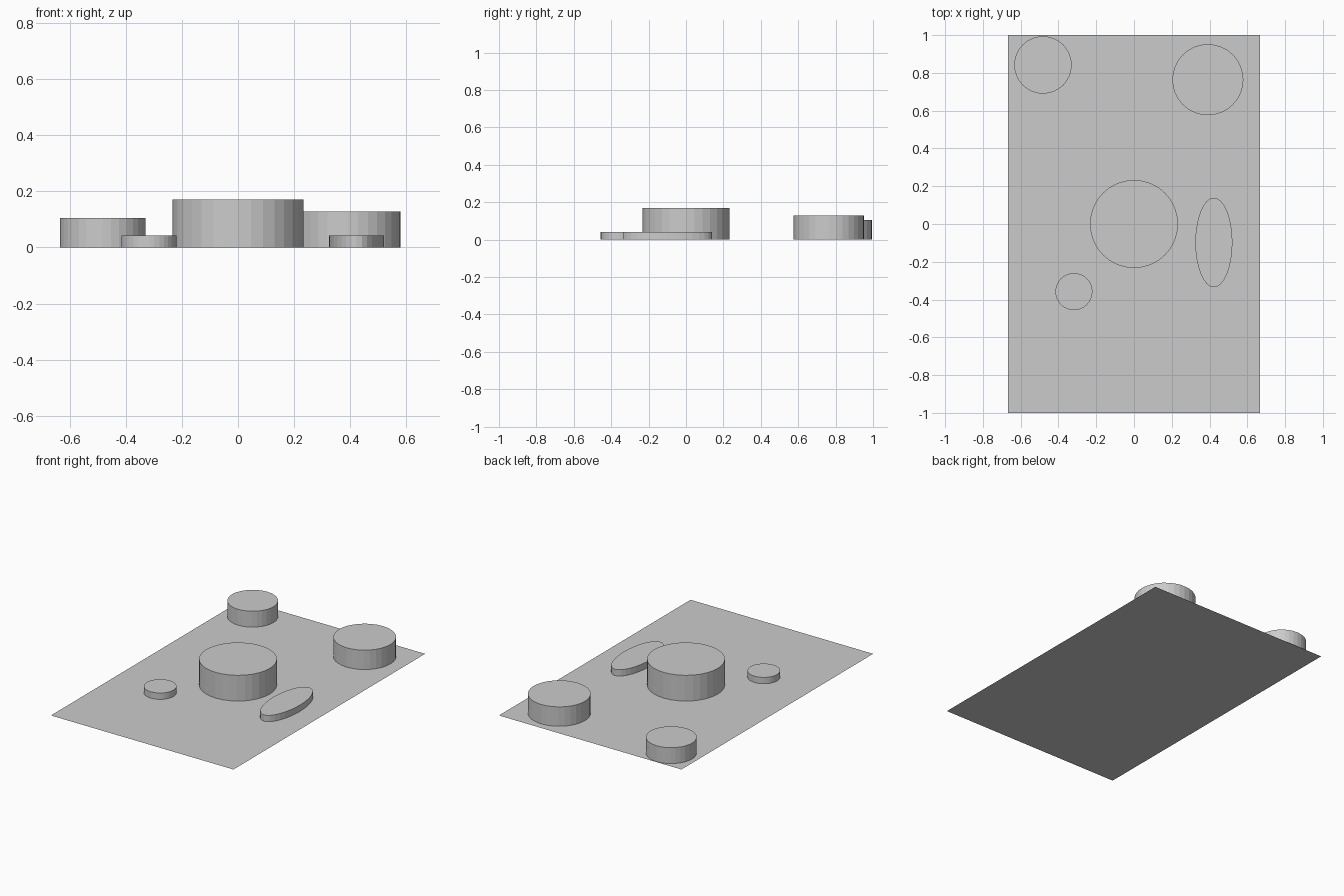
import bpy

if "Cube" in bpy.data.objects:
    bpy.data.objects.remove(bpy.data.objects["Cube"])


def disc(name, x, y, rx, ry, height):
    """Upright round or oval block standing on the base sheet."""
    bpy.ops.mesh.primitive_cylinder_add(vertices=32, radius=1, depth=1,
                                        location=(x, y, height / 2))
    obj = bpy.context.object
    obj.name = name
    obj.scale = (rx, ry, height)
    bpy.ops.object.transform_apply(location=False, rotation=False, scale=True)
    return obj


# Base sheet
bpy.ops.mesh.primitive_plane_add(size=2, location=(0, 0, 0))
base = bpy.context.object
base.name = "base_sheet"
base.scale = (0.667, 1, 1)
bpy.ops.object.transform_apply(location=False, rotation=False, scale=True)

# Round and oval blocks
disc("centre_block", 0, 0, 0.233, 0.233, 0.17)
disc("back_right_block", 0.391, 0.764, 0.188, 0.188, 0.128)
disc("back_left_block", -0.482, 0.842, 0.152, 0.152, 0.105)
disc("small_front_block", -0.318, -0.358, 0.098, 0.098, 0.042)
disc("oval_block", 0.423, -0.098, 0.098, 0.237, 0.042)
